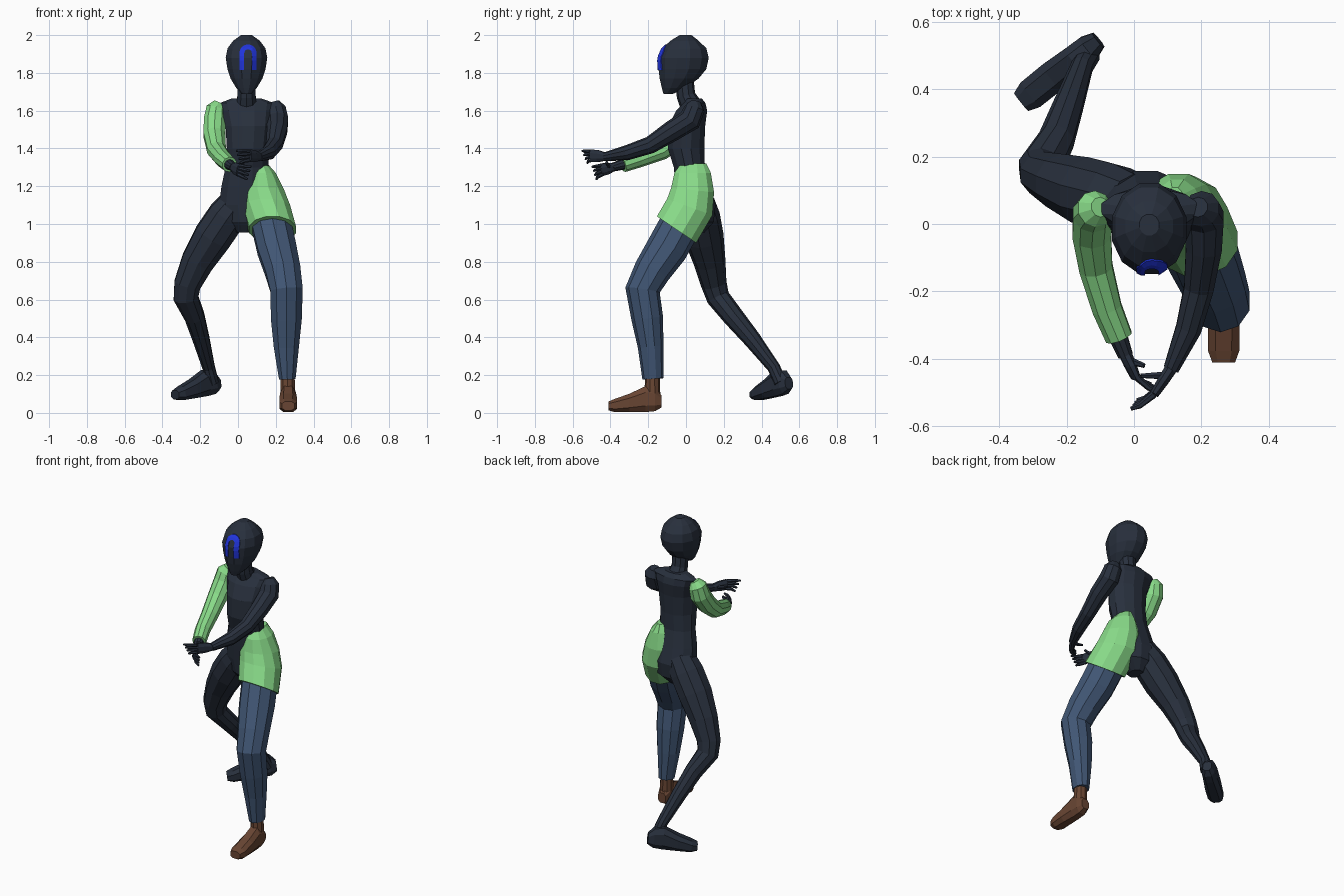
import bpy, bmesh, math
from mathutils import Vector
from mathutils.bvhtree import BVHTree


def material(name, rgb):
    m = bpy.data.materials.new(name)
    m.diffuse_color = (*rgb, 1)
    return m


DARK = material("dark slate", (0.021, 0.029, 0.046))
GREEN = material("light green", (0.25, 0.71, 0.25))
DENIM = material("denim blue", (0.052, 0.093, 0.175))
BROWN = material("brown leather", (0.14, 0.06, 0.033))
BLUE = material("bright blue", (0.015, 0.035, 0.72))


def finish(name, bm, mat):
    bmesh.ops.recalc_face_normals(bm, faces=bm.faces)
    me = bpy.data.meshes.new(name)
    bm.to_mesh(me)
    bm.free()
    me.materials.append(mat)
    ob = bpy.data.objects.new(name, me)
    bpy.context.collection.objects.link(ob)
    return ob


def skin(name, rings, mat):
    """Bridge a list of closed point rings and cap both ends."""
    bm = bmesh.new()
    vs = [[bm.verts.new(p) for p in r] for r in rings]
    n = len(vs[0])
    for a, b in zip(vs, vs[1:]):
        for i in range(n):
            bm.faces.new((a[i], a[(i + 1) % n], b[(i + 1) % n], b[i]))
    bm.faces.new(vs[0])
    bm.faces.new(vs[-1])
    return finish(name, bm, mat)


def ring(c, u, v, ru, rv, n=10, power=1.0):
    pts = []
    for i in range(n):
        a = 2 * math.pi * (i + 0.5) / n
        ca, sa = math.cos(a), math.sin(a)
        ca = math.copysign(abs(ca) ** power, ca)
        sa = math.copysign(abs(sa) ** power, sa)
        pts.append(Vector(c) + u * ru * ca + v * rv * sa)
    return pts


X, Y, Z = Vector((1, 0, 0)), Vector((0, 1, 0)), Vector((0, 0, 1))


def limb(name, path, mat, ref=X, n=10, power=1.0):
    """Tube along (x, y, z, r1[, r2]) points, r1 measured along ref."""
    pts = [Vector(p[:3]) for p in path]
    rings = []
    for i, p in enumerate(path):
        t = Vector((0, 0, 0))
        if i:
            t += (pts[i] - pts[i - 1]).normalized()
        if i < len(pts) - 1:
            t += (pts[i + 1] - pts[i]).normalized()
        t.normalize()
        u = (ref - t * ref.dot(t)).normalized()
        rings.append(ring(pts[i], u, t.cross(u), p[3], p[-1], n, power))
    return skin(name, rings, mat)


def stack(name, levels, mat, n=12):
    """Horizontal rings given as (cx, cy, z, rx, ry)."""
    return skin(name, [ring(l[:3], X, Y, l[3], l[4], n) for l in levels], mat)


# Torso, pelvis and neck
stack("torso", [
    (0.03, 0.05, 0.955, 0.04, 0.05), (0.04, 0.055, 1.01, 0.11, 0.095),
    (0.035, 0.055, 1.1, 0.14, 0.105), (0.04, 0.035, 1.2, 0.132, 0.095),
    (0.047, 0.018, 1.3, 0.117, 0.085), (0.052, 0.0, 1.4, 0.115, 0.1),
    (0.055, 0.005, 1.52, 0.125, 0.1), (0.05, 0.03, 1.6, 0.14, 0.085),
    (0.048, 0.045, 1.64, 0.15, 0.06), (0.045, 0.04, 1.665, 0.08, 0.045)], DARK)
limb("neck", [(0.046, 0.03, 1.62, 0.06), (0.045, 0.0, 1.68, 0.05),
              (0.045, -0.01, 1.77, 0.05)], DARK)

# Head: z, front y, back y, half width
HEAD = [(1.688, -0.12, -0.07, 0.025), (1.72, -0.13, 0.0, 0.056), (1.77, -0.143, 0.07, 0.087),
        (1.82, -0.15, 0.112, 0.104), (1.88, -0.153, 0.125, 0.114), (1.93, -0.13, 0.112, 0.104),
        (1.97, -0.085, 0.07, 0.073), (2.0, -0.035, 0.03, 0.03)]
head = stack("head", [(0.045, (f + b) / 2, z, w, (b - f) / 2) for z, f, b, w in HEAD], DARK)

# Arch shaped face mark, wrapped on the front of the head
tree = BVHTree.FromPolygons([v.co for v in head.data.vertices],
                            [p.vertices[:] for p in head.data.polygons])
arch = [(-1, 0, z) for z in (1.815, 1.84, 1.865, 1.89)]
arch += [(-math.cos(math.pi * k / 8), math.sin(math.pi * k / 8), 1.905) for k in range(9)]
arch += [(1, 0, z) for z in (1.89, 1.865, 1.84, 1.815)]
bm = bmesh.new()
rows = []
for cx, sz, base in arch:
    row = []
    for r in (0.02, 0.033, 0.046):
        x, z = 0.053 + cx * r, base + sz * r
        hit = tree.ray_cast(Vector((x, -1, z)), Y)[0]
        row.append((bm.verts.new((x, hit.y - 0.005, z)), bm.verts.new((x, hit.y + 0.003, z))))
    rows.append([row[0][0], row[1][0], row[2][0], row[2][1], row[1][1], row[0][1]])
for a, b in zip(rows, rows[1:]):
    for i in range(6):
        bm.faces.new((a[i], a[(i + 1) % 6], b[(i + 1) % 6], b[i]))
bm.faces.new(rows[0])
bm.faces.new(rows[-1])
finish("face_mark", bm, BLUE)

# Right arm with green sleeve
limb("right_sleeve", [
    (-0.1, 0.05, 1.64, 0.03), (-0.115, 0.045, 1.61, 0.055), (-0.122, 0.03, 1.55, 0.062),
    (-0.125, -0.03, 1.47, 0.06), (-0.113, -0.13, 1.39, 0.052),
    (-0.08, -0.25, 1.345, 0.046), (-0.045, -0.335, 1.315, 0.042)], GREEN)
limb("right_forearm", [(-0.06, -0.3, 1.325, 0.032), (-0.025, -0.39, 1.3, 0.023)], DARK)

# Bare left arm
limb("left_arm", [
    (0.19, 0.05, 1.645, 0.03), (0.2, 0.045, 1.61, 0.055), (0.207, 0.02, 1.55, 0.062),
    (0.207, -0.07, 1.495, 0.056), (0.192, -0.19, 1.418, 0.046),
    (0.162, -0.31, 1.378, 0.04), (0.11, -0.43, 1.355, 0.024)], DARK)


def hand(side, wrist, palm, tip, spread, thumb):
    """Flat palm with four bent fingers fanned along spread, and a thumb."""
    w, p, t, s = Vector(wrist), Vector(palm), Vector(tip), Vector(spread).normalized()
    limb(side + "_palm", [(*w, 0.022, 0.02), (*w.lerp(p, 0.5), 0.034, 0.018),
                          (*p, 0.036, 0.014)], DARK, s, 8)
    for k in range(4):
        o = s * (k - 1.5) * 0.02
        a, c = p + o * 0.8 - (p - w) * 0.1, t + o * 1.2
        b = a.lerp(c, 0.5) + (p - w) * 0.15
        limb(f"{side}_finger_{k + 1}", [(*a, 0.011), (*b, 0.009), (*c, 0.006)], DARK, s, 6)
    limb(side + "_thumb", [(*w.lerp(p, 0.3), 0.013), (*thumb, 0.007)], DARK, s, 6)


hand("right", (-0.028, -0.38, 1.302), (0.005, -0.455, 1.285), (0.06, -0.485, 1.27),
     (0.3, -0.3, 1), (0.03, -0.42, 1.325))
hand("left", (0.112, -0.425, 1.356), (0.06, -0.505, 1.362), (0.0, -0.535, 1.355),
     (-0.3, -0.4, 1), (0.02, -0.45, 1.375))

# Trailing right leg, bare
limb("right_leg", [
    (0.0, 0.06, 1.12, 0.09), (-0.06, 0.075, 1.04, 0.105), (-0.135, 0.095, 0.93, 0.105),
    (-0.215, 0.125, 0.8, 0.09, 0.085), (-0.268, 0.148, 0.68, 0.074, 0.068),
    (-0.276, 0.17, 0.61, 0.068, 0.062), (-0.23, 0.25, 0.51, 0.055, 0.056),
    (-0.195, 0.35, 0.39, 0.046, 0.047), (-0.155, 0.465, 0.24, 0.034),
    (-0.135, 0.5, 0.16, 0.035)], DARK)

# Leading left leg with trouser
limb("left_trouser_leg", [
    (0.165, 0.0, 1.05, 0.11), (0.205, -0.1, 0.87, 0.108, 0.11), (0.238, -0.18, 0.75, 0.098),
    (0.257, -0.23, 0.65, 0.09, 0.092), (0.256, -0.205, 0.5, 0.086, 0.084),
    (0.256, -0.187, 0.35, 0.07, 0.068), (0.261, -0.175, 0.18, 0.046, 0.056)], DENIM)
limb("left_ankle", [(0.262, -0.178, 0.22, 0.038), (0.264, -0.178, 0.1, 0.042)], BROWN)

# Green garment over the left hip, hem tilted with the thigh
hip = [  # centre, half width, half depth, tilt in degrees
    ((0.122, 0.04, 1.32), 0.035, 0.07, 0), ((0.128, 0.035, 1.27), 0.075, 0.1, 0),
    ((0.132, 0.035, 1.18), 0.115, 0.118, 6), ((0.15, 0.02, 1.09), 0.13, 0.132, 20),
    ((0.183, -0.05, 0.97), 0.128, 0.13, 34)]
skin("hip_garment", [
    ring(c, X, Vector((0, math.cos(math.radians(t)), -math.sin(math.radians(t)))), rx, ry, 12)
    for c, rx, ry, t in hip], GREEN)


def foot(name, heel, toe, mat):
    """Boot-shaped loft: fraction along the sole, half width, bottom, top."""
    h, t = Vector(heel), Vector(toe)
    d = (t - h).normalized()
    side = d.cross(Z).normalized()
    up = side.cross(d)
    prof = [(0, 0.028, 0.025, 0.09), (0.12, 0.042, 0.005, 0.13), (0.3, 0.044, 0, 0.14),
            (0.6, 0.05, 0, 0.1), (0.88, 0.049, 0, 0.072), (1, 0.036, 0.01, 0.058)]
    skin(name, [ring(h.lerp(t, f) + up * (a + b) / 2, side, up, w, (b - a) / 2 * 1.04, 8, 0.75)
                for f, w, a, b in prof], mat)


foot("left_boot", (0.265, -0.13, 0.003), (0.266, -0.41, 0.003), BROWN)
foot("right_foot", (-0.1, 0.55, 0.1), (-0.33, 0.365, 0.062), DARK)
